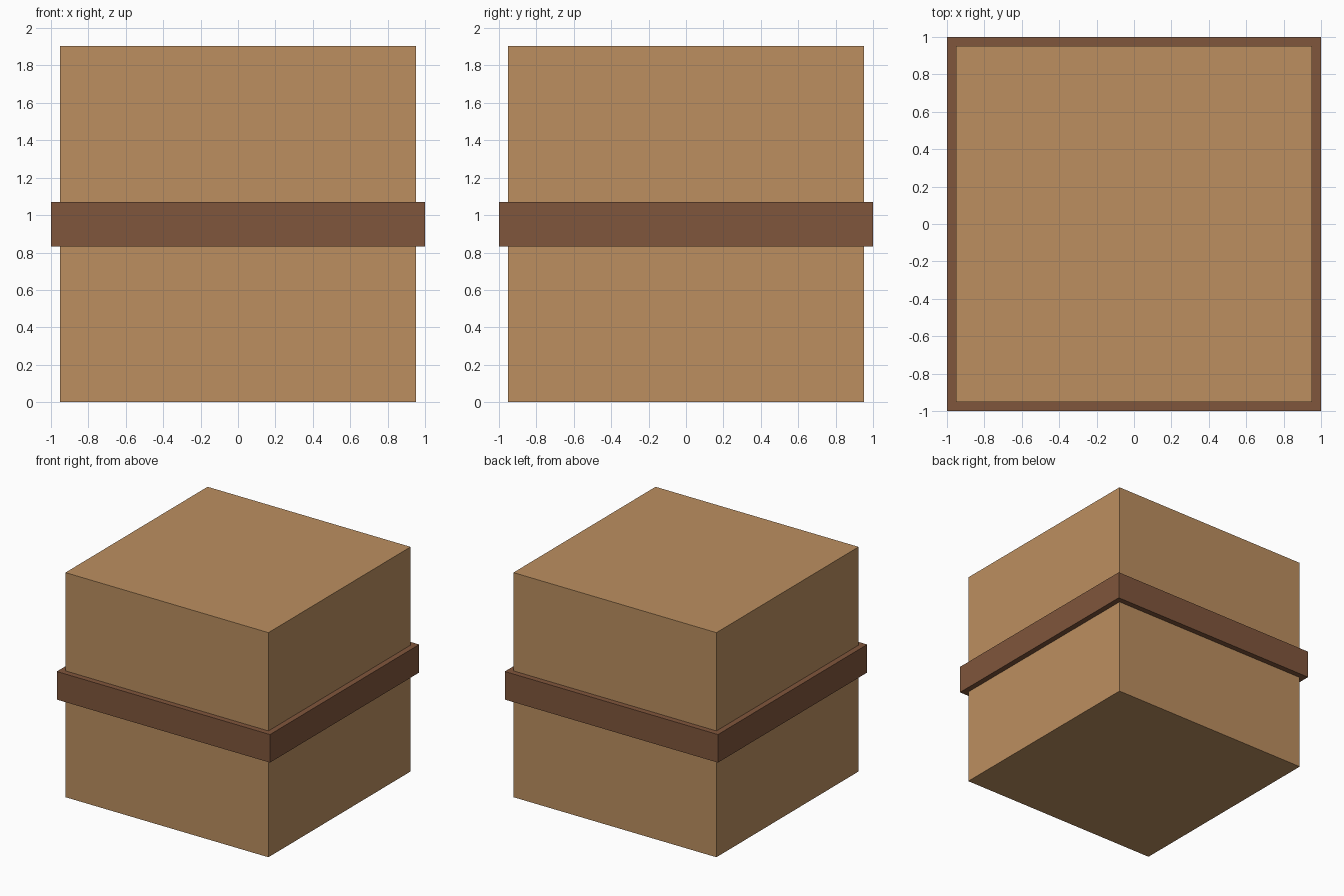
import bpy

if "Cube" in bpy.data.objects:
    bpy.data.objects.remove(bpy.data.objects["Cube"])


def material(name, rgb):
    mat = bpy.data.materials.new(name)
    mat.diffuse_color = (*rgb, 1.0)
    mat.use_nodes = True
    mat.node_tree.nodes["Principled BSDF"].inputs["Base Color"].default_value = mat.diffuse_color
    return mat


def box(name, width, z_low, z_high, mat):
    # Square-plan box between two heights, centred on the z axis
    bpy.ops.mesh.primitive_cube_add(size=1, location=(0, 0, (z_low + z_high) / 2))
    obj = bpy.context.object
    obj.name = name
    obj.scale = (width, width, z_high - z_low)
    bpy.ops.object.transform_apply(location=False, rotation=False, scale=True)
    obj.data.materials.append(mat)
    return obj


BAND_WIDTH = 2.0
SIDE = BAND_WIDTH / 1.05      # cube edge, about 1.905
BAND_HEIGHT = SIDE / 8        # about 0.238

# Cardboard-coloured cube body
box("box_body", SIDE, 0, SIDE, material("tan", (0.503, 0.275, 0.117)))

# Dark band wrapped around the middle
box("middle_band", BAND_WIDTH, (SIDE - BAND_HEIGHT) / 2, (SIDE + BAND_HEIGHT) / 2,
    material("dark_brown", (0.216, 0.093, 0.045)))
